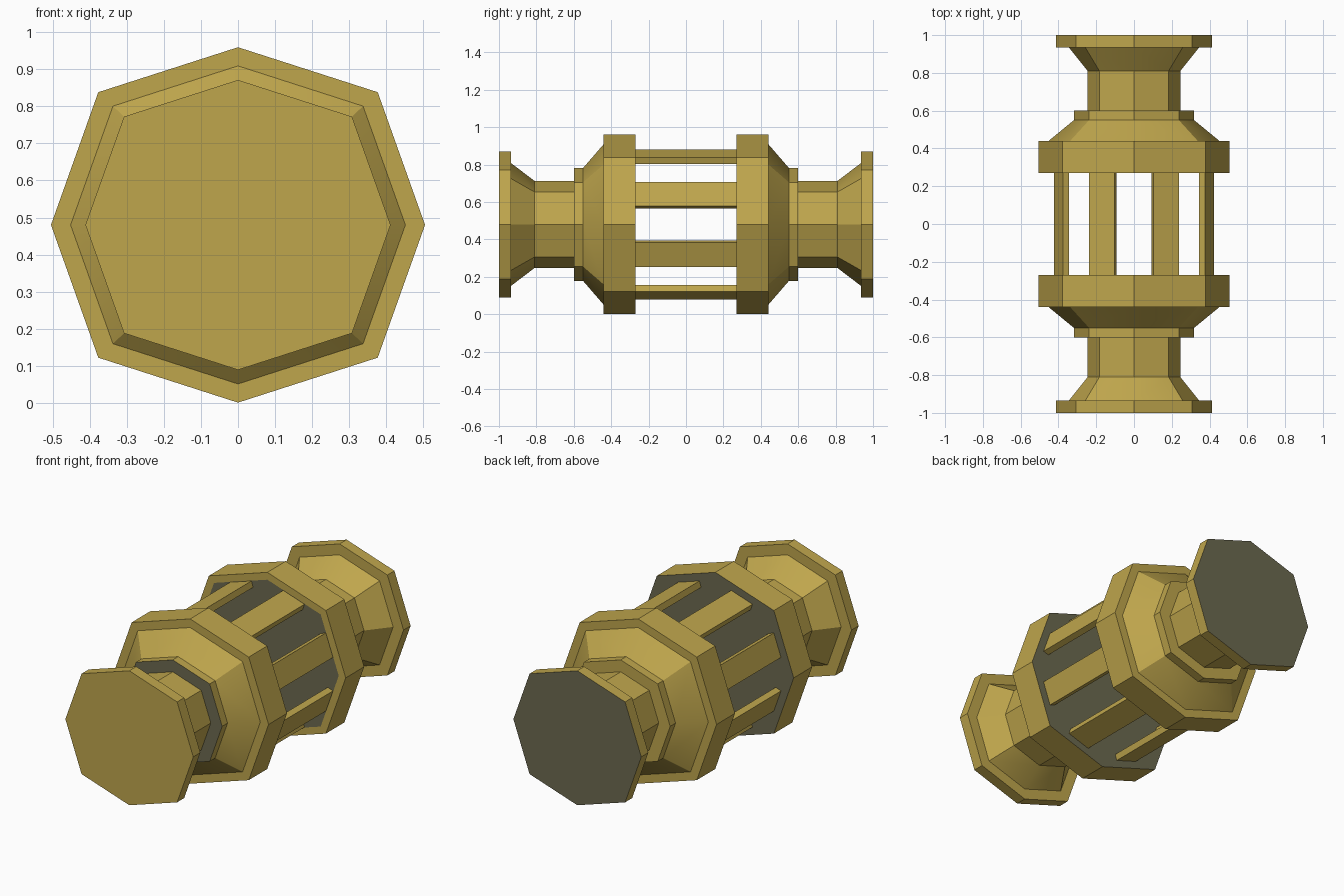
import bpy, bmesh, math
from mathutils import Vector

cube = bpy.data.objects.get("Cube")
if cube:
    bpy.data.objects.remove(cube, do_unlink=True)

CENTRE_Z = 0.48
SQUASH = 0.95     # height of the section relative to its width
CORNER = 0.747    # diagonal corners of the eight-sided section
SECTION = [(1, 0), (CORNER, CORNER), (0, 1), (-CORNER, CORNER),
           (-1, 0), (-CORNER, -CORNER), (0, -1), (CORNER, -CORNER)]


def material(name, colour):
    m = bpy.data.materials.new(name)
    m.use_nodes = True
    m.diffuse_color = colour
    m.node_tree.nodes["Principled BSDF"].inputs["Base Color"].default_value = colour
    return m


GOLD = material("brass", (0.52, 0.38, 0.073, 1))
DARK = material("dark olive", (0.15, 0.142, 0.08, 1))


def corner(i, radius, y):
    x, z = SECTION[i % 8]
    return Vector((x * radius, y, CENTRE_Z + z * radius * SQUASH))


def finish(name, bm):
    bmesh.ops.recalc_face_normals(bm, faces=bm.faces)
    mesh = bpy.data.meshes.new(name)
    bm.to_mesh(mesh)
    bm.free()
    mesh.materials.append(GOLD)
    mesh.materials.append(DARK)
    obj = bpy.data.objects.new(name, mesh)
    bpy.context.collection.objects.link(obj)
    bpy.ops.object.select_all(action="DESELECT")
    obj.select_set(True)
    bpy.context.view_layer.objects.active = obj
    bpy.ops.object.shade_smooth_by_angle(angle=math.radians(30))
    return obj


def turned(name, side, profile, dark=()):
    """Eight-sided solid from (distance, radius) pairs; dark lists the bands
    in dark olive, with 0 the first cap and len(profile) the last cap."""
    bm = bmesh.new()
    rings = [[bm.verts.new(corner(i, r, side * d)) for i in range(8)]
             for d, r in profile]
    bands = [[bm.faces.new(rings[0])]]
    for a, b in zip(rings, rings[1:]):
        bands.append([bm.faces.new((a[i], a[i - 1], b[i - 1], b[i]))
                      for i in range(8)])
    bands.append([bm.faces.new(rings[-1])])
    for index in dark:
        for face in bands[index]:
            face.material_index = 1
    return finish(name, bm)


# Matching ends, from the outer cap inwards
for side, label in ((-1, "front"), (1, "back")):
    front = side < 0
    turned(label + "_end_flange", side, [(1, 0.412), (0.935, 0.412)],
           () if front else (0,))
    turned(label + "_neck", side, [(0.935, 0.345), (0.81, 0.245), (0.6, 0.245)])
    turned(label + "_collar", side, [(0.6, 0.318), (0.55, 0.318)],
           (0,) if front else ())
    turned(label + "_shoulder", side, [(0.55, 0.318), (0.44, 0.452)])
    turned(label + "_band", side, [(0.44, 0.505), (0.27, 0.505), (0.27, 0.46)],
           (2, 3) if front else (3,))

# Eight flat bars between the bands, one on each side of the section
for i in range(8):
    a, b = corner(i, 0.458, 0), corner(i + 1, 0.458, 0)
    along = b - a
    inward = Vector((along.z, 0, -along.x)).normalized() * 0.036
    if inward.dot(Vector((0, 0, CENTRE_Z)) - a) < 0:
        inward.negate()
    p, q = a + along * 0.3, a + along * 0.7
    outline = [p, q, q + inward, p + inward]
    bm = bmesh.new()
    near, far = [[bm.verts.new(v + Vector((0, y, 0))) for v in outline]
                 for y in (-0.27, 0.27)]
    bm.faces.new(near)
    bm.faces.new(far)
    for k in range(4):
        bm.faces.new((near[k], near[k - 1], far[k - 1], far[k]))
    finish("cage_bar_%d" % (i + 1), bm)
